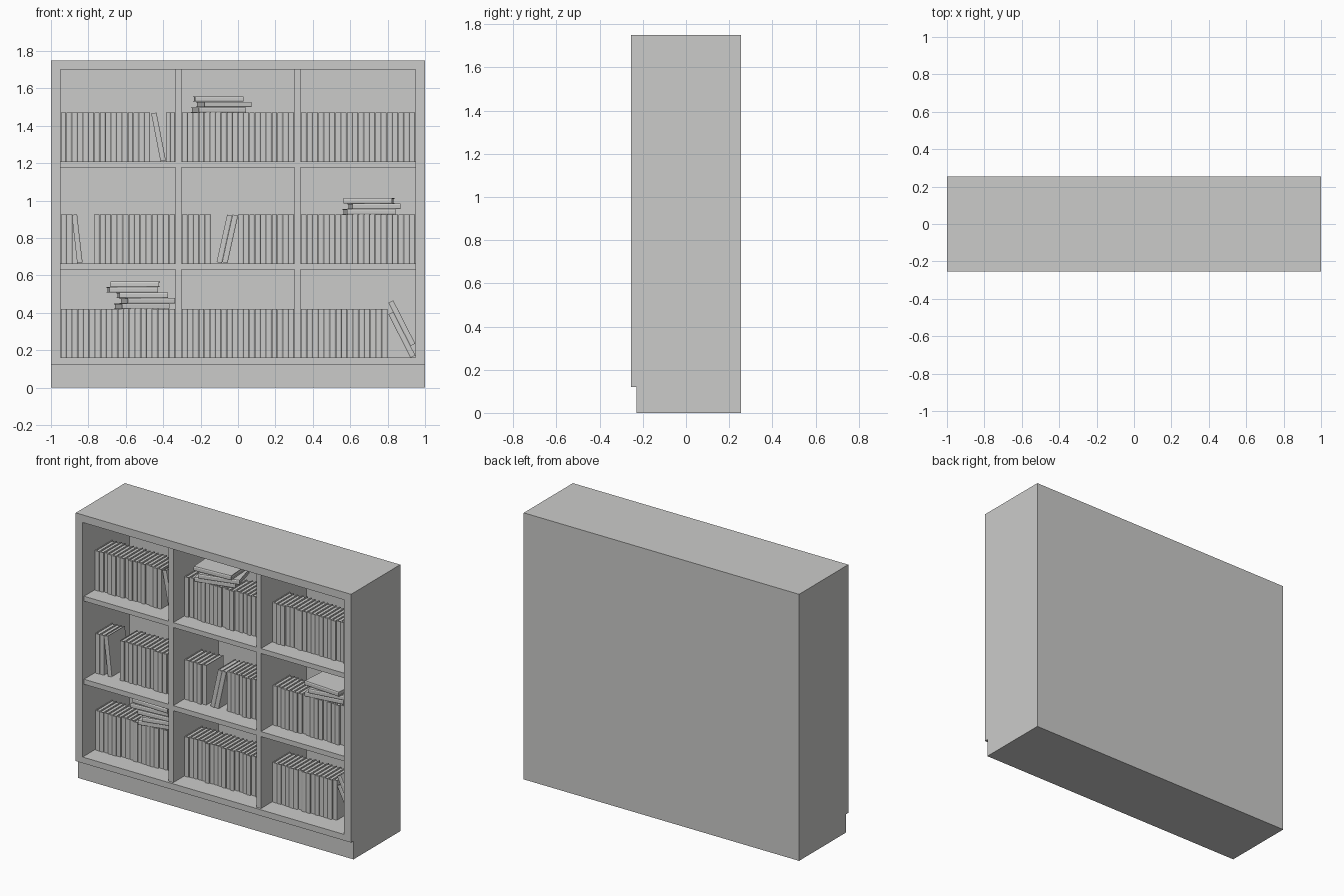
import bpy, bmesh, math, random
from mathutils import Matrix, Vector

if "Cube" in bpy.data.objects:
    bpy.data.objects.remove(bpy.data.objects["Cube"])

random.seed(4)
grey = bpy.data.materials.new("warm grey")
grey.diffuse_color = (0.6, 0.6, 0.59, 1)
grey.use_nodes = True
grey.node_tree.nodes["Principled BSDF"].inputs["Base Color"].default_value = grey.diffuse_color


def finish(bm, name):
    bmesh.ops.recalc_face_normals(bm, faces=bm.faces)
    me = bpy.data.meshes.new(name)
    bm.to_mesh(me)
    bm.free()
    me.materials.append(grey)
    ob = bpy.data.objects.new(name, me)
    bpy.context.collection.objects.link(ob)
    return ob


def add_box(bm, lo, hi, m=Matrix()):
    lo, hi = Vector(lo), Vector(hi)
    size = Matrix.Diagonal((*(hi - lo), 1))
    bmesh.ops.create_cube(bm, size=1, matrix=m @ Matrix.Translation((lo + hi) / 2) @ size)


def add_prism(bm, pts, vec, m=Matrix()):
    f = bm.faces.new([bm.verts.new(m @ Vector(p)) for p in pts])
    r = bmesh.ops.extrude_face_region(bm, geom=[f], use_keep_orig=True)
    vs = [v for v in r["geom"] if isinstance(v, bmesh.types.BMVert)]
    bmesh.ops.translate(bm, verts=vs, vec=m.to_3x3() @ Vector(vec))


def box(name, lo, hi):
    bm = bmesh.new()
    add_box(bm, lo, hi)
    return finish(bm, name)


# Case: block with a toe kick, hollowed from the front
bm = bmesh.new()
outline = [(-0.23, 0), (0.255, 0), (0.255, 1.75), (-0.255, 1.75), (-0.255, 0.12), (-0.23, 0.12)]
add_prism(bm, [(-1, y, z) for y, z in outline], (2, 0, 0))
case = finish(bm, "case")
cutter = box("case_cutter", (-0.95, -0.4, 0.16), (0.95, 0.23, 1.70))
cutter.hide_render = True
mod = case.modifiers.new("hollow", "BOOLEAN")
mod.operation, mod.solver, mod.object = "DIFFERENCE", "EXACT", cutter
bpy.context.view_layer.objects.active = case
bpy.ops.object.modifier_apply(modifier=mod.name)
bpy.data.objects.remove(cutter)

# Shelves and dividers, slightly behind the frame
FRONT, BACK = -0.24, 0.23
for name, z0, z1 in (("lower_shelf", 0.632, 0.665), ("upper_shelf", 1.178, 1.21)):
    box(name, (-0.95, FRONT, z0), (0.95, BACK, z1))
levels = [(0.16, 0.632), (0.665, 1.178), (1.21, 1.70)]
for side, x0 in (("left", -0.335), ("right", 0.302)):
    for i, (z0, z1) in enumerate(levels):
        box(f"{side}_divider_{i + 1}", (x0, FRONT, z0), (x0 + 0.033, BACK, z1))

# One book centred on its own origin: bent cover plus recessed page block
H, D, W = 0.26, 0.18, 0.029


def add_book(bm, m, w=W):
    a, d, t = w / 2, D / 2, 0.004
    cover = [(-a, d), (-a, -d + 0.003), (-a * 0.6, -d), (a * 0.6, -d), (a, -d + 0.003), (a, d),
             (a - t, d), (a - t, -d + 0.008), (-a + t, -d + 0.008), (-a + t, d)]
    add_prism(bm, [(x, y, -H / 2) for x, y in cover], (0, 0, H), m)
    add_box(bm, (-a + t, -d + 0.008, -H / 2 + 0.005), (a - t, d - 0.005, H / 2 - 0.005), m)


YC = -0.035
# Upright rows: shelf level, left end, right end
rows = [(0, -0.948, -0.337), (0, -0.30, 0.30), (0, 0.337, 0.80),
        (1, -0.948, -0.885), (1, -0.77, -0.337), (1, -0.30, -0.145), (1, 0.0, 0.30), (1, 0.337, 0.948),
        (2, -0.948, -0.47), (2, -0.386, -0.337), (2, -0.30, 0.30), (2, 0.337, 0.948)]
for i, (lev, x0, x1) in enumerate(rows):
    n = max(1, round((x1 - x0) / 0.0303))
    p = (x1 - x0) / n
    bm = bmesh.new()
    for k in range(n):
        y = YC + random.uniform(-0.008, 0.008)
        add_book(bm, Matrix.Translation((x0 + (k + 0.5) * p, y, levels[lev][0] + H / 2)), p * 0.97)
    finish(bm, f"book_row_{i + 1}")

# Leaning books: centre x, base z, tilt in degrees
leaning = [(-0.425, 1.21, -11), (-0.86, 0.665, -6.5), (-0.072, 0.665, 12.5), (-0.042, 0.665, 12.5),
           (0.876, 0.16, -27), (0.876, 0.222, -27)]
for i, (x, z, deg) in enumerate(leaning):
    a = math.radians(deg)
    rise = (H * math.cos(a) + W * abs(math.sin(a))) / 2
    bm = bmesh.new()
    add_book(bm, Matrix.Translation((x, YC, z + rise)) @ Matrix.Rotation(a, 4, "Y"))
    finish(bm, f"leaning_book_{i + 1}")

# Lying stacks: base z, then centre x and turn in degrees of each book
stacks = [(1.47, [(-0.104, 14), (-0.077, 15), (-0.105, 3.5)]),
          (0.925, [(0.70, 8), (0.727, 9), (0.70, -4)]),
          (0.42, [(-0.515, 14), (-0.485, 14), (-0.512, 5), (-0.565, 5), (-0.55, -2)])]
for i, (z, items) in enumerate(stacks):
    bm = bmesh.new()
    for k, (x, deg) in enumerate(items):
        turn = Matrix.Rotation(math.radians(deg), 4, "Z") @ Matrix.Rotation(math.pi / 2, 4, "Y")
        add_book(bm, Matrix.Translation((x, YC, z + (k + 0.5) * 0.0293)) @ turn)
    finish(bm, f"book_stack_{i + 1}")
